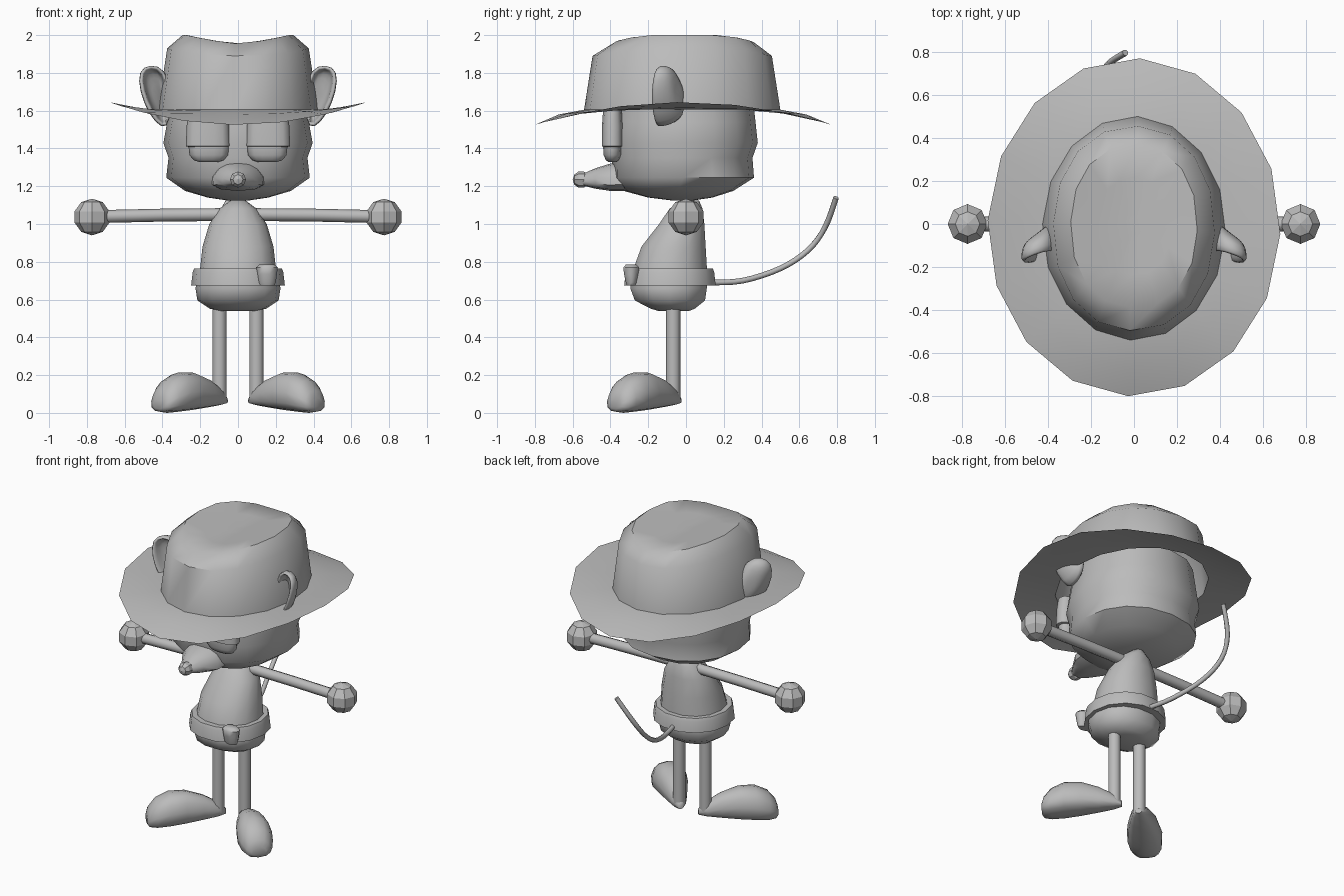
import bpy, bmesh, math
from mathutils import Vector, Matrix

if "Cube" in bpy.data.objects:
    bpy.data.objects.remove(bpy.data.objects["Cube"])

grey = bpy.data.materials.new("plain grey")
grey.diffuse_color = (0.5, 0.5, 0.5, 1)
grey.use_nodes = True
grey.node_tree.nodes["Principled BSDF"].inputs["Base Color"].default_value = grey.diffuse_color


def finish(name, bm, angle=50, mirror=False, flat=False):
    bmesh.ops.recalc_face_normals(bm, faces=bm.faces[:])
    me = bpy.data.meshes.new(name)
    bm.to_mesh(me)
    bm.free()
    me.materials.append(grey)
    ob = bpy.data.objects.new(name, me)
    bpy.context.collection.objects.link(ob)
    bpy.ops.object.select_all(action='DESELECT')
    ob.select_set(True)
    bpy.context.view_layer.objects.active = ob
    if not flat:
        bpy.ops.object.shade_smooth_by_angle(angle=math.radians(angle))
    if mirror:
        ob.modifiers.new("mirror", 'MIRROR').use_mirror_merge = False
    return ob


def loft(name, rings, start=True, end=True, closed=False, **kw):
    """Skin a list of equal point rings."""
    bm = bmesh.new()
    vs = [[bm.verts.new(p) for p in r] for r in rings]
    n = len(vs[0])
    pairs = list(zip(vs, vs[1:])) + ([(vs[-1], vs[0])] if closed else [])
    for a, b in pairs:
        for i in range(n):
            j = (i + 1) % n
            bm.faces.new((a[i], a[j], b[j], b[i]))
    if start and not closed:
        bm.faces.new(vs[0])
    if end and not closed:
        bm.faces.new(vs[-1])
    return finish(name, bm, **kw)


def unit(n=16, p=2.0, turn=0.0):
    """Points of a unit superellipse."""
    out = []
    for i in range(n):
        a = 2 * math.pi * i / n + turn
        c, s = math.cos(a), math.sin(a)
        out.append((math.copysign(abs(c) ** (2 / p), c), math.copysign(abs(s) ** (2 / p), s)))
    return out


def ring(cx, cy, z, rx, ry, n=16, p=2.0):
    return [(cx + rx * u, cy + ry * v, z) for u, v in unit(n, p)]


def tube(name, pts, r, n=8, **kw):
    pts = [Vector(p) for p in pts]
    rings = []
    for i, p in enumerate(pts):
        d = pts[min(i + 1, len(pts) - 1)] - pts[max(i - 1, 0)]
        side = d.cross(Vector((0.3, 0.2, 0) if abs(d.normalized().z) > .9 else (0, 0, 1))).normalized()
        up = side.cross(d).normalized()
        rings.append([p + r * (u * side + v * up) for u, v in unit(n)])
    return loft(name, rings, **kw)


def ball(name, c, r, seg, rows, rot=None, mirror=False):
    bm = bmesh.new()
    m = Matrix.Translation(c) @ (rot or Matrix())
    bmesh.ops.create_uvsphere(bm, u_segments=seg, v_segments=rows, radius=r, matrix=m)
    return finish(name, bm, mirror=mirror, flat=True)


# hat: curled brim, tapered crown and a creased top
hat = []
brim = []
for u, v in unit(16, 2, -0.04):
    y = 0.785 * v
    brim.append((0.68 * u, y - 0.015, 1.645 - 0.12 * v * v))
hat.append(brim)
hat.append([(0.54 * u, 0.655 * v - 0.018, 1.615 - 0.035 * v * v) for u, v in unit(16, 2, -0.04)])
hat.append([(0.425 * u, 0.52 * v - 0.02, 1.605) for u, v in unit(16, 2, -0.04)])
hat.append([(0.375 * u, 0.475 * v - 0.02, 1.93 - 0.04 * v * v) for u, v in unit(16, 2.15, -0.04)])
for s in (0.84, 0.5, 0.12):
    hat.append([(0.35 * s * u, 0.45 * s * v - 0.01,
                 1.955 + 0.045 * min(1, abs(0.35 * s * u) / 0.27) ** 1.4) for u, v in unit(16, 2.2, -0.04)])
loft("hat", hat, start=False, angle=48)

# head with a slight pinch at cheek level
loft("head", [ring(0, cy, z, rx, ry, 16, 2.2) for z, rx, ry, cy in (
    (1.125, .06, .06, -.02), (1.14, .16, .17, -.03), (1.175, .28, .29, -.04), (1.245, .38, .375, -.015),
    (1.35, .368, .372, -.02), (1.43, .395, .392, -.012), (1.54, .375, .38, -.012), (1.70, .35, .36, -.01))],
    angle=60)

# eyes and drooping lids
loft("eye", [ring(.155, -.39, z, rx, ry, 14, 2.4) for z, rx, ry in (
    (1.328, .05, .02), (1.338, .08, .035), (1.365, .102, .047), (1.41, .107, .05), (1.6, .1, .05))],
    mirror=True, angle=60)
loft("eyelid", [ring(.16, -.39, z, rx, ry, 14, 2.6) for z, rx, ry in (
    (1.408, .10, .045), (1.412, .116, .057), (1.52, .112, .056), (1.6, .10, .05))],
    mirror=True)

# muzzle and nose
muzzle = []
for y, w, lo, hi in ((-.32, .155, 1.175, 1.335), (-.40, .145, 1.175, 1.32), (-.48, .09, 1.187, 1.295), (-.555, .035, 1.205, 1.262)):
    muzzle.append([(w * u * (.9 - .22 * v), y, (lo + hi) / 2 + (hi - lo) / 2 * v) for u, v in unit(12, 2.4)])
loft("muzzle", muzzle)
ball("nose", (0, -.555, 1.235), .045, 8, 5, Matrix.Rotation(math.pi / 2, 4, 'X'))

# cupped ears opening to the front
outline = [(.37, 1.49), (.44, 1.53), (.505, 1.64), (.535, 1.77), (.51, 1.84), (.42, 1.85), (.36, 1.78), (.35, 1.62)]
ear = []
for s, y in ((1, -.17), (.97, -.11), (.72, -.05), (.3, -.025)):
    ear.append([(.42 + (x - .42) * s, y + (.03 * (z - 1.67) / .17 if s > .9 and z > 1.67 else 0) - (x - .45) * .3,
                 1.65 + (z - 1.65) * s) for x, z in outline])
e = loft("ear", ear, start=False, angle=180, mirror=True)
sol = e.modifiers.new("thickness", 'SOLIDIFY')
sol.thickness = 0.028
e.modifiers.new("round", 'SUBSURF').levels = 1
e.modifiers["round"].render_levels = 1

# body: straight back, sloping front
loft("body", [ring(0, (f + b) / 2, z, rx, (b - f) / 2, 14, 2.15) for z, rx, f, b in (
    (.54, .10, -.15, .02), (.552, .15, -.19, .05), (.595, .215, -.275, .105), (.66, .225, -.3, .115),
    (.77, .2, -.28, .115), (.88, .188, -.24, .108), (1.0, .152, -.145, .1), (1.08, .1, -.09, .09), (1.125, .04, -.03, .07))])

# belt and pouch
loft("belt", [ring(0, -.085, z, r, r, 14, 2.1) for z, r in
              ((.765, .18), (.765, .232), (.745, .24), (.675, .248), (.675, .18))], closed=True, angle=40)
loft("belt_pouch", [ring(.153, -.29, z, rx, ry, 10) for z, rx, ry in (
    (.675, .04, .024), (.69, .047, .03), (.735, .053, .04), (.77, .058, .044), (.785, .04, .03))])

# arms and faceted hands
tube("arm", [(.05, 0, 1.05), (.4, 0, 1.047), (.71, 0, 1.04)], .034, mirror=True)
ball("hand", (.773, 0, 1.037), .097, 8, 5, mirror=True)

# legs and turned-out feet
tube("leg", [(.098, -.068, .57), (.098, -.068, .07)], .039, mirror=True)
foot = []
d, q = Vector((.72, -.69, 0)), Vector((.69, .72, 0))
for s, w, lo, hi in ((-.02, .018, .05, .085), (.03, .045, .04, .13), (.12, .07, .028, .18), (.23, .095, .015, .215),
                     (.33, .108, .006, .213), (.41, .098, 0, .175), (.455, .075, .005, .12), (.468, .045, .02, .08)):
    mid, h = (lo + hi) / 2, (hi - lo) / 2
    foot.append([Vector((.08, -.05, mid + h * v)) + d * s + q * w * u * (1 - .15 * v) for u, v in unit(12, 2.4)])
loft("foot", foot, mirror=True, angle=60)

# curved tail, smoothed with a Catmull-Rom path
key = [Vector(p) for p in ((0, .08, .69), (0, .12, .69), (-.05, .3, .70), (-.12, .5, .765), (-.15, .645, .86),
                           (-.125, .735, .98), (-.04, .795, 1.14), (0, .81, 1.2))]
path = []
for a, b, c, e in zip(key, key[1:], key[2:], key[3:]):
    for k in range(4):
        t = k / 4
        path.append(.5 * (2 * b + (c - a) * t + (2 * a - 5 * b + 4 * c - e) * t * t + (3 * b - a - 3 * c + e) * t ** 3))
path.append(key[-2])
tube("tail", path, .015)
